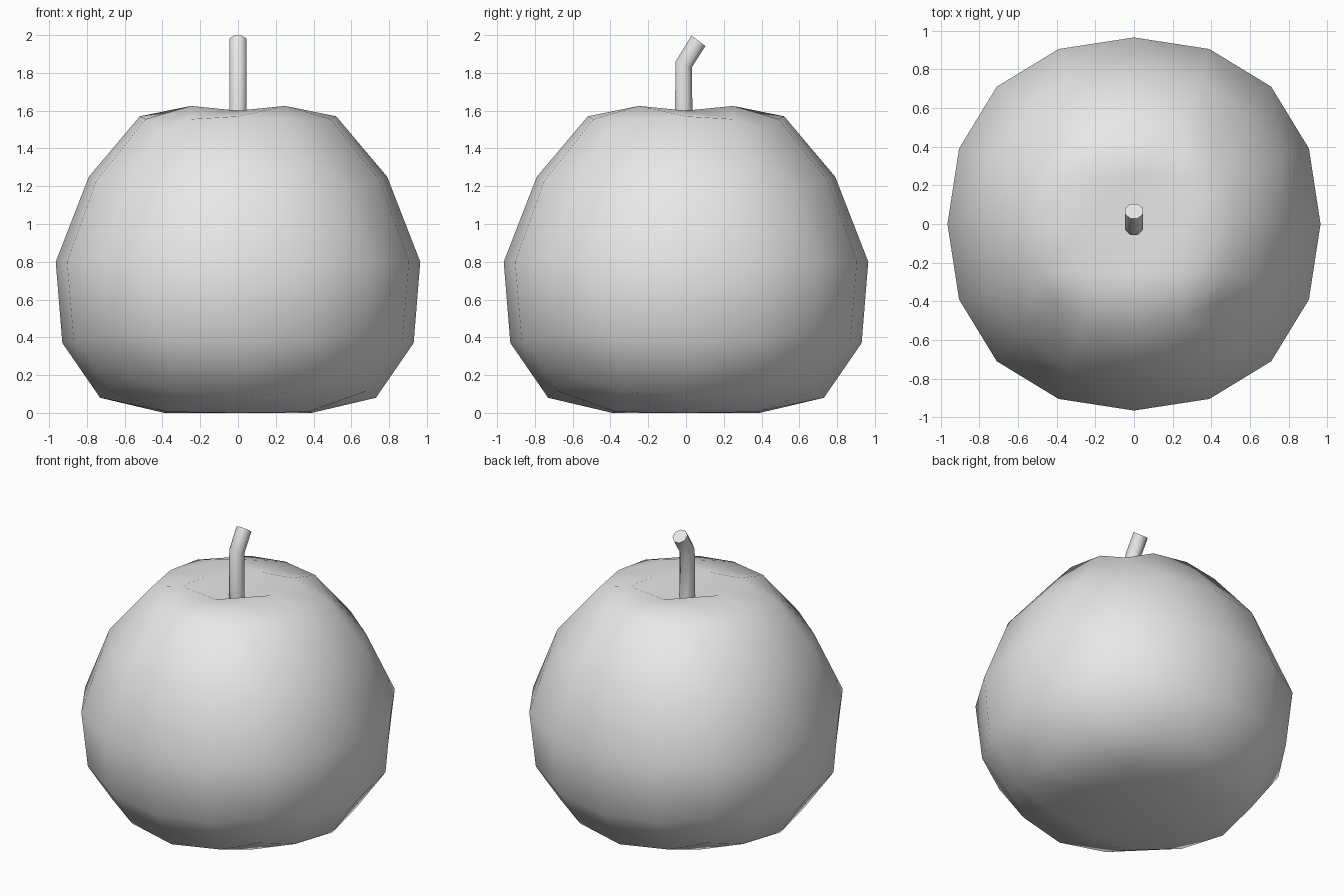
import bpy, bmesh
from math import radians, pi
from mathutils import Matrix, Vector

if "Cube" in bpy.data.objects:
    bpy.data.objects.remove(bpy.data.objects["Cube"], do_unlink=True)

grey = bpy.data.materials.new("plain_grey")
grey.use_nodes = True
grey.diffuse_color = (0.8, 0.8, 0.8, 1)
grey.node_tree.nodes["Principled BSDF"].inputs["Base Color"].default_value = (0.8, 0.8, 0.8, 1)


def finish(name, bm, angle):
    bmesh.ops.recalc_face_normals(bm, faces=bm.faces)
    mesh = bpy.data.meshes.new(name)
    bm.to_mesh(mesh)
    bm.free()
    mesh.materials.append(grey)
    obj = bpy.data.objects.new(name, mesh)
    bpy.context.collection.objects.link(obj)
    bpy.ops.object.select_all(action="DESELECT")
    obj.select_set(True)
    bpy.context.view_layer.objects.active = obj
    bpy.ops.object.shade_smooth_by_angle(angle=radians(angle))


# Fruit: gridded cube; each level gives (out, side, z) at mid-face, quarter and corner
levels = [
    [(0.73, 0, 0.08), (0.68, 0.34, 0.115), (0.57, 0.57, 0.18)],
    [(0.93, 0, 0.37), (0.87, 0.38, 0.39), (0.68, 0.68, 0.42)],
    [(0.965, 0, 0.80), (0.905, 0.39, 0.80), (0.71, 0.71, 0.80)],
    [(0.79, 0, 1.25), (0.75, 0.34, 1.23), (0.58, 0.58, 1.20)],
    [(0.52, 0, 1.57), (0.49, 0.25, 1.555), (0.41, 0.41, 1.50)],
]
# Inner points of the hollow crown and the base: centre, mid-side, corner
crown = [(0, 0, 1.50), (0.25, 0, 1.60), (0.25, 0.25, 1.625)]
base = [(0, 0, 0.02), (0.39, 0, 0.0), (0.37, 0.37, 0.005)]


def shape(co):
    i, j, k = (round(c * 2) for c in co)
    out, side = max(abs(i), abs(j)), min(abs(i), abs(j))
    if out == 2:
        far, near, z = levels[k + 2][side]
    else:
        far, near, z = (crown if k > 0 else base)[out + side]
    x, y = (far, near) if abs(i) >= abs(j) else (near, far)
    return Vector((x if i > 0 else -x, y if j > 0 else -y, z))


bm = bmesh.new()
bmesh.ops.create_cube(bm, size=2)
bmesh.ops.subdivide_edges(bm, edges=bm.edges[:], cuts=3, use_grid_fill=True)
for v in bm.verts:
    v.co = shape(v.co)
finish("fruit_body", bm, 180)

# Stem: eight-sided tube with a bent tip
bm = bmesh.new()
rings = []
for y, z, tilt in [(-0.012, 1.51, 0), (-0.012, 1.845, 18), (0.066, 1.97, 37)]:
    place = (Matrix.Translation((0, y, z)) @ Matrix.Rotation(radians(-tilt), 4, "X")
             @ Matrix.Rotation(pi / 8, 4, "Z"))
    ring = bmesh.ops.create_circle(bm, segments=8, radius=0.05, matrix=place)
    rings.append(ring["verts"])
for low, high in zip(rings, rings[1:]):
    for n in range(8):
        m = (n + 1) % 8
        bm.faces.new((low[n], low[m], high[m], high[n]))
bm.faces.new(rings[0][::-1])
bm.faces.new(rings[-1])
finish("stem", bm, 50)
